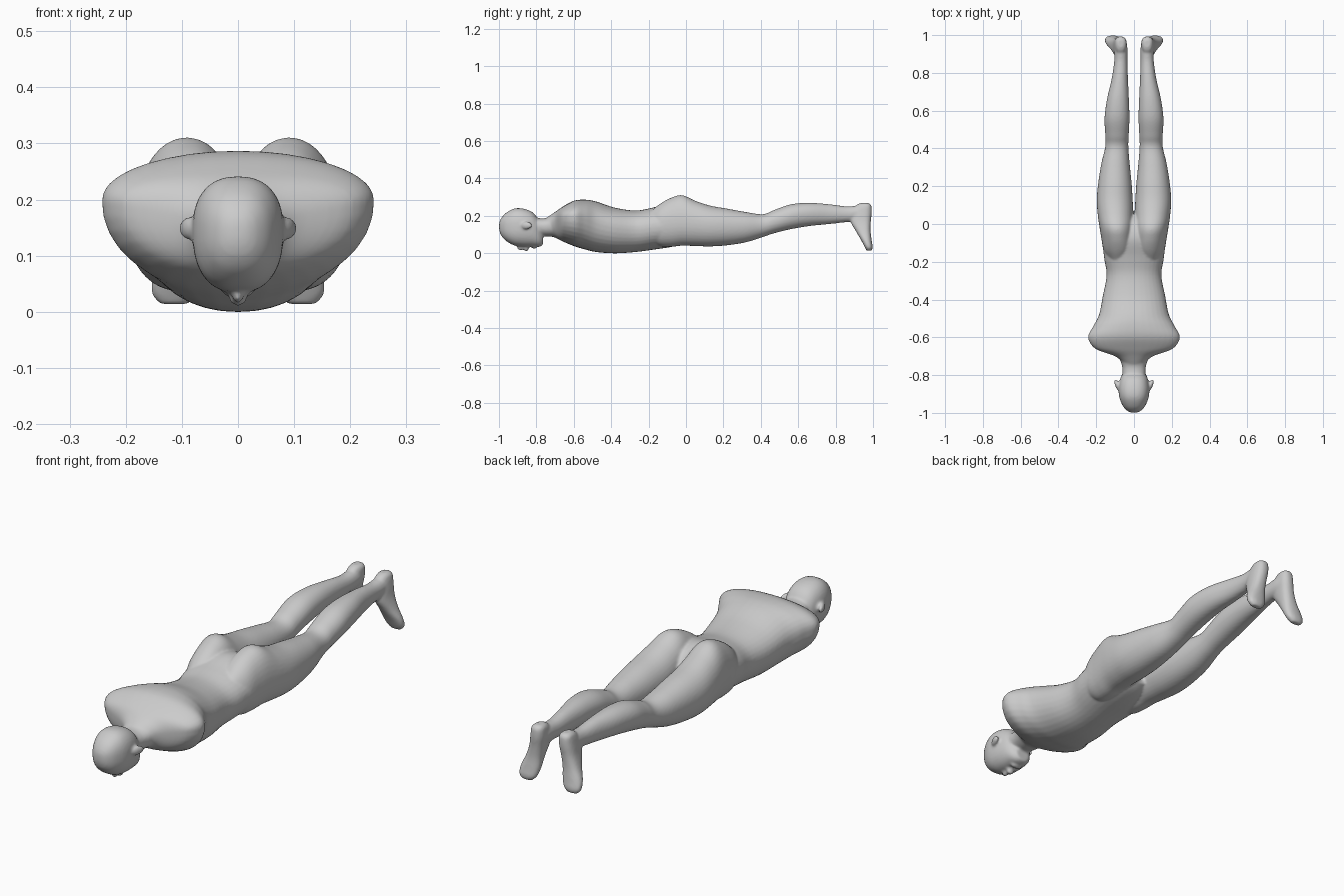
import bpy, bmesh, math
from mathutils import Vector, Matrix

SEG, SUB = 36, 5


def spline(rows):
    """Catmull-Rom interpolation of the section rows."""
    out = []
    for i in range(len(rows) - 1):
        p = [rows[max(0, min(len(rows) - 1, i + k))] for k in (-1, 0, 1, 2)]
        for s in range(SUB):
            t = s / SUB
            out.append([0.5 * (2 * b + (c - a) * t + (2 * a - 5 * b + 4 * c - d) * t * t
                               + (3 * b - a - 3 * c + d) * t ** 3) for a, b, c, d in zip(*p)])
    out.append(list(rows[-1]))
    return out


def power(v, n):
    return math.copysign(abs(v) ** (2 / n), v)


def loft(bm, rows, axis='Y', n=2.2, side=1):
    """Rows: position, centre x, half width, low edge, widest level, high edge."""
    rings = []
    for pos, cx, rx, low, mid, high in spline(rows):
        ring = []
        for k in range(SEG):
            a = 2 * math.pi * k / SEG
            c, s = power(math.cos(a), n), power(math.sin(a), n)
            x = side * (cx + rx * c)
            h = mid + s * ((high - mid) if s > 0 else (mid - low))
            ring.append(bm.verts.new((x, pos, h) if axis == 'Y' else (x, h, pos)))
        rings.append(ring)
    faces = [bm.faces.new(rings[0]), bm.faces.new(rings[-1][::-1])]
    for r, q in zip(rings, rings[1:]):
        for k in range(SEG):
            j = (k + 1) % SEG
            faces.append(bm.faces.new((r[k], q[k], q[j], r[j])))
    bmesh.ops.recalc_face_normals(bm, faces=faces)


def blob(bm, loc, size, turn=0, axis='Z'):
    m = Matrix.Translation(loc) @ Matrix.Rotation(turn, 4, axis) @ Matrix.Diagonal((*size, 1))
    bmesh.ops.create_uvsphere(bm, u_segments=20, v_segments=12, radius=1, matrix=m)


bm = bmesh.new()

# Torso from neck base to hips
loft(bm, [(-0.74, 0, 0.055, 0.095, 0.15, 0.195),
          (-0.70, 0, 0.10, 0.085, 0.17, 0.222),
          (-0.66, 0, 0.205, 0.065, 0.195, 0.25),
          (-0.60, 0, 0.243, 0.04, 0.20, 0.282),
          (-0.54, 0, 0.215, 0.022, 0.19, 0.288),
          (-0.48, 0, 0.185, 0.008, 0.165, 0.278),
          (-0.38, 0, 0.165, 0.001, 0.14, 0.245),
          (-0.27, 0, 0.145, 0.008, 0.13, 0.23),
          (-0.18, 0, 0.158, 0.02, 0.14, 0.245),
          (-0.08, 0, 0.165, 0.035, 0.15, 0.27),
          (0.00, 0, 0.13, 0.055, 0.15, 0.25),
          (0.05, 0, 0.06, 0.08, 0.15, 0.20)], n=2.15)

# Neck
loft(bm, [(-0.84, 0, 0.06, 0.10, 0.15, 0.20), (-0.76, 0, 0.062, 0.092, 0.145, 0.188),
          (-0.70, 0, 0.08, 0.09, 0.155, 0.215), (-0.62, 0, 0.10, 0.09, 0.17, 0.25)])

# Head, crown to jaw
loft(bm, [(-0.999, 0, 0.012, 0.13, 0.145, 0.16), (-0.99, 0, 0.034, 0.10, 0.145, 0.185),
          (-0.965, 0, 0.058, 0.07, 0.145, 0.215), (-0.92, 0, 0.077, 0.044, 0.145, 0.24),
          (-0.87, 0, 0.081, 0.036, 0.145, 0.24), (-0.82, 0, 0.073, 0.036, 0.13, 0.22),
          (-0.785, 0, 0.056, 0.036, 0.10, 0.175), (-0.765, 0, 0.034, 0.045, 0.08, 0.12)], n=2.4)

# Nose, lips
blob(bm, (0, -0.868, 0.036), (0.012, 0.036, 0.016), 0.3, 'X')
blob(bm, (0, -0.853, 0.03), (0.018, 0.013, 0.019))
blob(bm, (0, -0.812, 0.036), (0.028, 0.013, 0.011))

for s in (1, -1):
    # Ear
    blob(bm, (s * 0.089, -0.853, 0.15), (0.011, 0.034, 0.02), s * -0.35)
    # Leg, buttock to ankle
    loft(bm, [(-0.19, 0.085, 0.05, 0.07, 0.14, 0.225),
              (-0.14, 0.083, 0.078, 0.04, 0.15, 0.265),
              (-0.08, 0.087, 0.085, 0.036, 0.16, 0.298),
              (-0.02, 0.092, 0.09, 0.042, 0.165, 0.312),
              (0.05, 0.098, 0.094, 0.04, 0.16, 0.282),
              (0.13, 0.102, 0.095, 0.038, 0.15, 0.256),
              (0.22, 0.101, 0.088, 0.044, 0.145, 0.24),
              (0.32, 0.098, 0.075, 0.06, 0.145, 0.222),
              (0.41, 0.091, 0.061, 0.088, 0.15, 0.21),
              (0.47, 0.09, 0.062, 0.108, 0.17, 0.232),
              (0.56, 0.09, 0.066, 0.13, 0.20, 0.263),
              (0.66, 0.085, 0.058, 0.147, 0.212, 0.271),
              (0.77, 0.075, 0.043, 0.158, 0.21, 0.263),
              (0.86, 0.07, 0.035, 0.168, 0.21, 0.252),
              (0.93, 0.069, 0.034, 0.17, 0.215, 0.257),
              (0.97, 0.069, 0.028, 0.19, 0.22, 0.255)], n=2.1, side=s)
    # Foot, heel to toes
    loft(bm, [(0.27, 0.07, 0.015, 0.935, 0.955, 0.975),
              (0.258, 0.07, 0.028, 0.91, 0.96, 0.99),
              (0.22, 0.072, 0.034, 0.88, 0.95, 0.993),
              (0.17, 0.08, 0.034, 0.88, 0.95, 0.988),
              (0.12, 0.092, 0.038, 0.908, 0.955, 0.987),
              (0.07, 0.105, 0.046, 0.937, 0.965, 0.993),
              (0.035, 0.112, 0.042, 0.955, 0.975, 0.998),
              (0.015, 0.114, 0.025, 0.966, 0.979, 0.992)], axis='Z', n=2.3, side=s)

mesh = bpy.data.meshes.new("body")
bm.to_mesh(mesh)
bm.free()
body = bpy.data.objects.new("body", mesh)
bpy.context.collection.objects.link(body)
bpy.context.view_layer.objects.active = body
body.select_set(True)

# Fuse the parts into one soft skin
fuse = body.modifiers.new("fuse", 'REMESH')
fuse.mode = 'VOXEL'
fuse.voxel_size = 0.006
soft = body.modifiers.new("soften", 'SMOOTH')
soft.factor, soft.iterations = 0.5, 5
for name in ("fuse", "soften"):
    bpy.ops.object.modifier_apply(modifier=name)
bpy.ops.object.shade_smooth()

# Rest the body on the floor
low = min(v.co.z for v in body.data.vertices)
body.data.transform(Matrix.Translation((0, 0, -low)))
